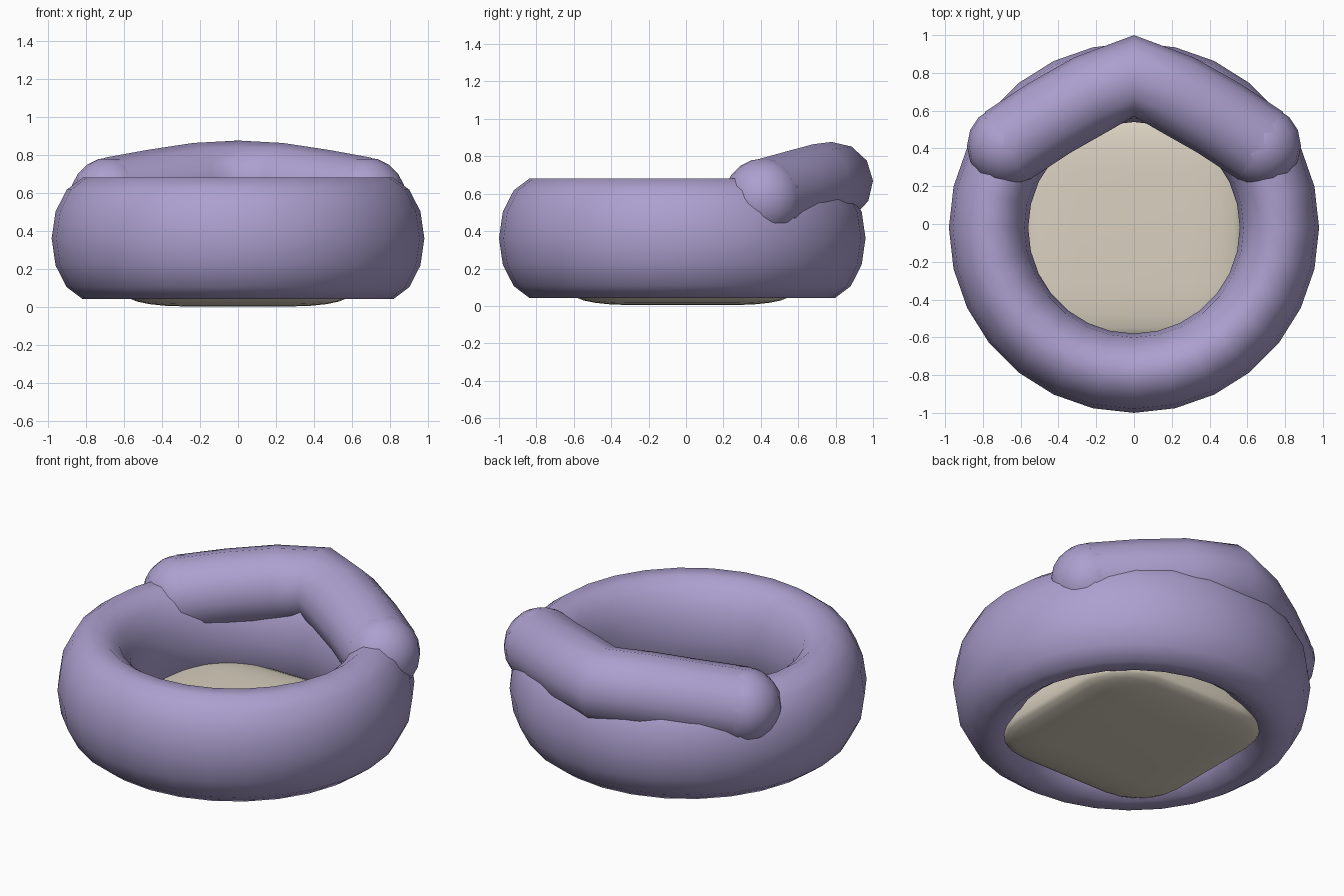
import bpy

if "Cube" in bpy.data.objects:
    bpy.data.objects.remove(bpy.data.objects["Cube"])


def material(name, rgb):
    m = bpy.data.materials.new(name)
    m.diffuse_color = (*rgb, 1)
    m.use_nodes = True
    m.node_tree.nodes["Principled BSDF"].inputs["Base Color"].default_value = m.diffuse_color
    return m


purple = material("purple_fabric", (0.41, 0.35, 0.62))
cream = material("cream_fabric", (0.70, 0.64, 0.53))


def finish(name, mat):
    ob = bpy.context.object
    ob.name = name
    ob.data.materials.append(mat)
    bpy.ops.object.transform_apply(location=False, rotation=False, scale=True)
    bpy.ops.object.shade_smooth()
    return ob


# Padded ring wall: torus stretched upwards
bpy.ops.mesh.primitive_torus_add(location=(0, -0.02, 0.362), major_segments=28,
                                 minor_segments=14, major_radius=0.77, minor_radius=0.21)
bpy.context.object.scale.z = 1.56
finish("ring_wall", purple)

# Flat rounded-square cushion in the bottom
bpy.ops.mesh.primitive_cube_add(size=2, location=(0, -0.02, 0.125))
cushion = bpy.context.object
bevel = cushion.modifiers.new("rounding", "BEVEL")
bevel.width = 0.5
bevel.segments = 5
bpy.ops.object.modifier_apply(modifier="rounding")
cushion.scale = (0.585, 0.585, 0.12)
finish("cushion", cream)

# Bent bolster resting on the back of the ring
half = [(0, 0.785, 0.662), (0.22, 0.69, 0.65), (0.45, 0.56, 0.615), (0.67, 0.415, 0.575)]
path = [(-x, y, z) for x, y, z in half[:0:-1]] + half
curve = bpy.data.curves.new("bolster", "CURVE")
curve.dimensions = "3D"
curve.bevel_depth = 0.215
curve.bevel_resolution = 4
spline = curve.splines.new("POLY")
spline.points.add(len(path) - 1)
for p, co in zip(spline.points, path):
    p.co = (*co, 1)
bolster = bpy.data.objects.new("bolster", curve)
bpy.context.collection.objects.link(bolster)
bpy.ops.object.select_all(action="DESELECT")
bpy.context.view_layer.objects.active = bolster
bolster.select_set(True)
bpy.ops.object.convert(target="MESH")
finish("bolster", purple)

# Rounded bolster ends
for side, (x, y, z) in (("left", path[0]), ("right", path[-1])):
    bpy.ops.mesh.primitive_uv_sphere_add(segments=16, ring_count=10, radius=0.214,
                                         location=(x, y, z))
    finish("bolster_end_" + side, purple)
